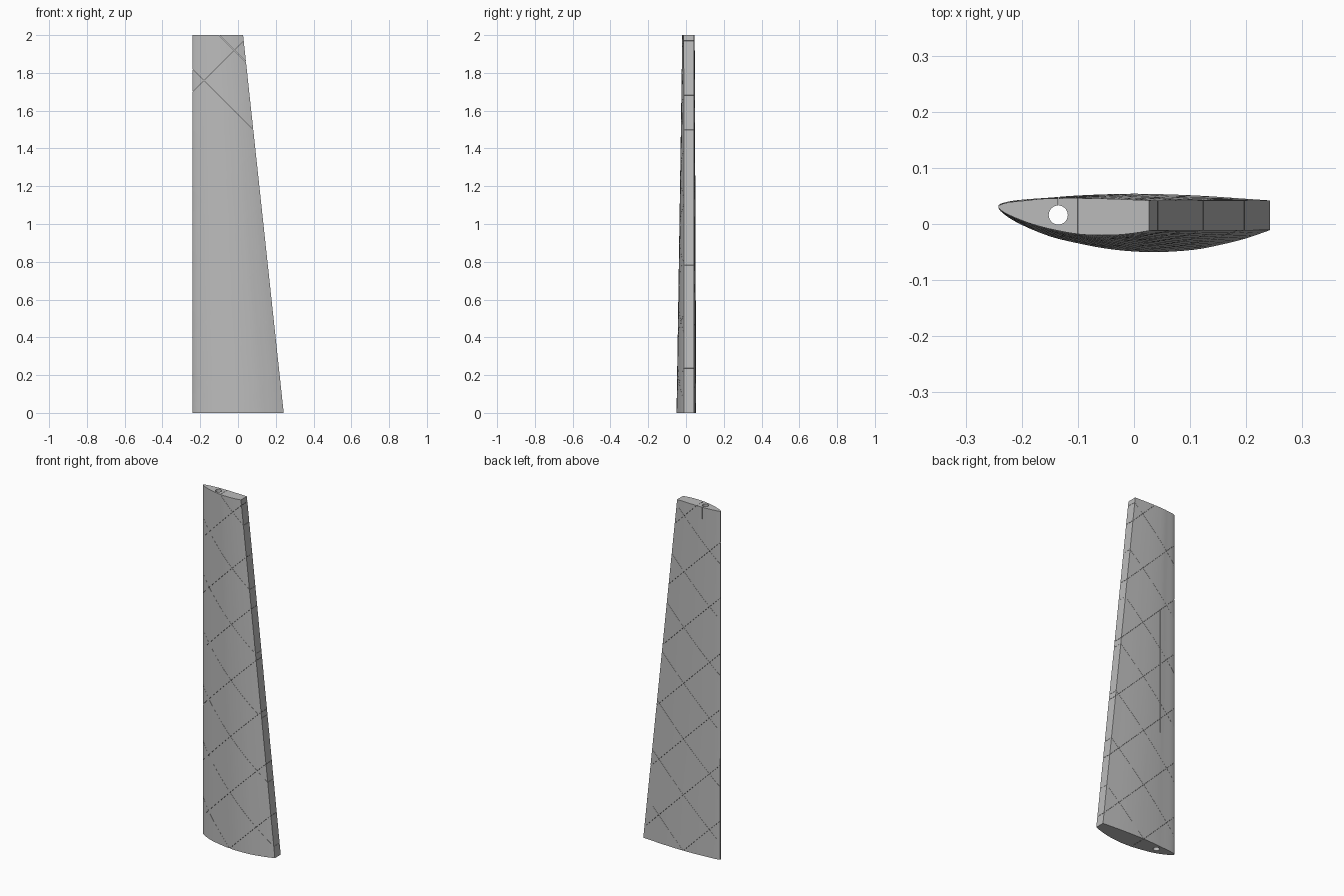
import bpy, bmesh, math
from mathutils import Matrix, Vector

if "Cube" in bpy.data.objects:
    bpy.data.objects.remove(bpy.data.objects["Cube"])

LE, ROOT_CHORD, TIP_CHORD, HEIGHT = -0.242, 0.484, 0.269, 2.0

# Section outline: (chord fraction, y at root, y at tip)
FRONT = [(1, -.011, -.012), (.91, -.026, -.016), (.81, -.038, -.019), (.72, -.046, -.020),
         (.6, -.050, -.0195), (.5, -.049, -.017), (.4, -.044, -.012), (.3, -.035, -.006),
         (.19, -.022, .003), (.08, 0, .015), (.02, .018, .024), (0, .031, .031)]
BACK = [(.02, .038, .035), (.08, .043, .039), (.19, .047, .042), (.3, .051, .045),
        (.5, .054, .046), (.72, .051, .045), (.91, .045, .043), (1, .042, .042)]


def smooth_curve(points, steps=3):
    """Catmull-Rom resampling of the outline."""
    p = [Vector(q) for q in points]
    p = [2 * p[0] - p[1]] + p + [2 * p[-1] - p[-2]]
    out = []
    for a, b, c, d in zip(p, p[1:], p[2:], p[3:]):
        for i in range(steps):
            t = i / steps
            out.append(0.5 * (2 * b + (c - a) * t + (2 * a - 5 * b + 4 * c - d) * t * t
                              + (3 * b - a - 3 * c + d) * t ** 3))
    return out + [p[-2]]


def new_object(name, bm):
    bmesh.ops.recalc_face_normals(bm, faces=bm.faces)
    mesh = bpy.data.meshes.new(name)
    bm.to_mesh(mesh)
    bm.free()
    ob = bpy.data.objects.new(name, mesh)
    bpy.context.collection.objects.link(ob)
    return ob


def box(bm, centre, size, angle=0):
    m = (Matrix.Translation(centre) @ Matrix.Rotation(angle, 4, 'Y')
         @ Matrix.Diagonal((*size, 1)))
    bmesh.ops.create_cube(bm, size=1, matrix=m)


def cut(target, cutter, self_cross=False):
    cutter.hide_render = True
    cutter.hide_set(True)
    mod = target.modifiers.new(cutter.name, 'BOOLEAN')
    mod.operation, mod.solver, mod.object = 'DIFFERENCE', 'EXACT', cutter
    mod.use_self = self_cross


# Tapered wing panel, lofted from root to tip
outline = smooth_curve(FRONT + BACK)
bm = bmesh.new()
rings = []
for k in range(2):
    chord = ROOT_CHORD + (TIP_CHORD - ROOT_CHORD) * k
    rings.append([bm.verts.new((LE + max(u, 0) * chord, r + (t - r) * k, HEIGHT * k))
                  for u, r, t in outline])
n = len(outline)
for i in range(n):
    j = (i + 1) % n
    bm.faces.new((rings[0][i], rings[0][j], rings[1][j], rings[1][i]))
bm.faces.new(rings[0])
bm.faces.new(rings[1])
wing = new_object("wing_panel", bm)

grey = bpy.data.materials.new("light grey")
grey.diffuse_color = (0.5, 0.5, 0.5, 1)
grey.use_nodes = True
grey.node_tree.nodes["Principled BSDF"].inputs["Base Color"].default_value = grey.diffuse_color
wing.data.materials.append(grey)

# Spar hole along the full span
bm = bmesh.new()
bmesh.ops.create_cone(bm, cap_ends=True, segments=32, radius1=.017, radius2=.017,
                      depth=2.2, matrix=Matrix.Translation((-.135, .016, 1)))
cut(wing, new_object("spar_hole_cutter", bm))

# Hairline diagonal rib slits, plus the slit from spar hole to back skin
bm = bmesh.new()
for i in range(7):
    box(bm, (0, 0, -.02 + .32 * i), (1.2, .3, .0008), math.pi / 4)
    box(bm, (0, 0, .02 + .32 * i), (1.2, .3, .0008), -math.pi / 4)
box(bm, (-.135, .075, 1), (.0008, .1, 2.2))
cut(wing, new_object("rib_slit_cutter", bm), True)

bpy.context.view_layer.objects.active = wing
wing.select_set(True)
for name in [m.name for m in wing.modifiers]:
    bpy.ops.object.modifier_apply(modifier=name)
bpy.ops.object.shade_smooth_by_angle(angle=math.radians(30))
